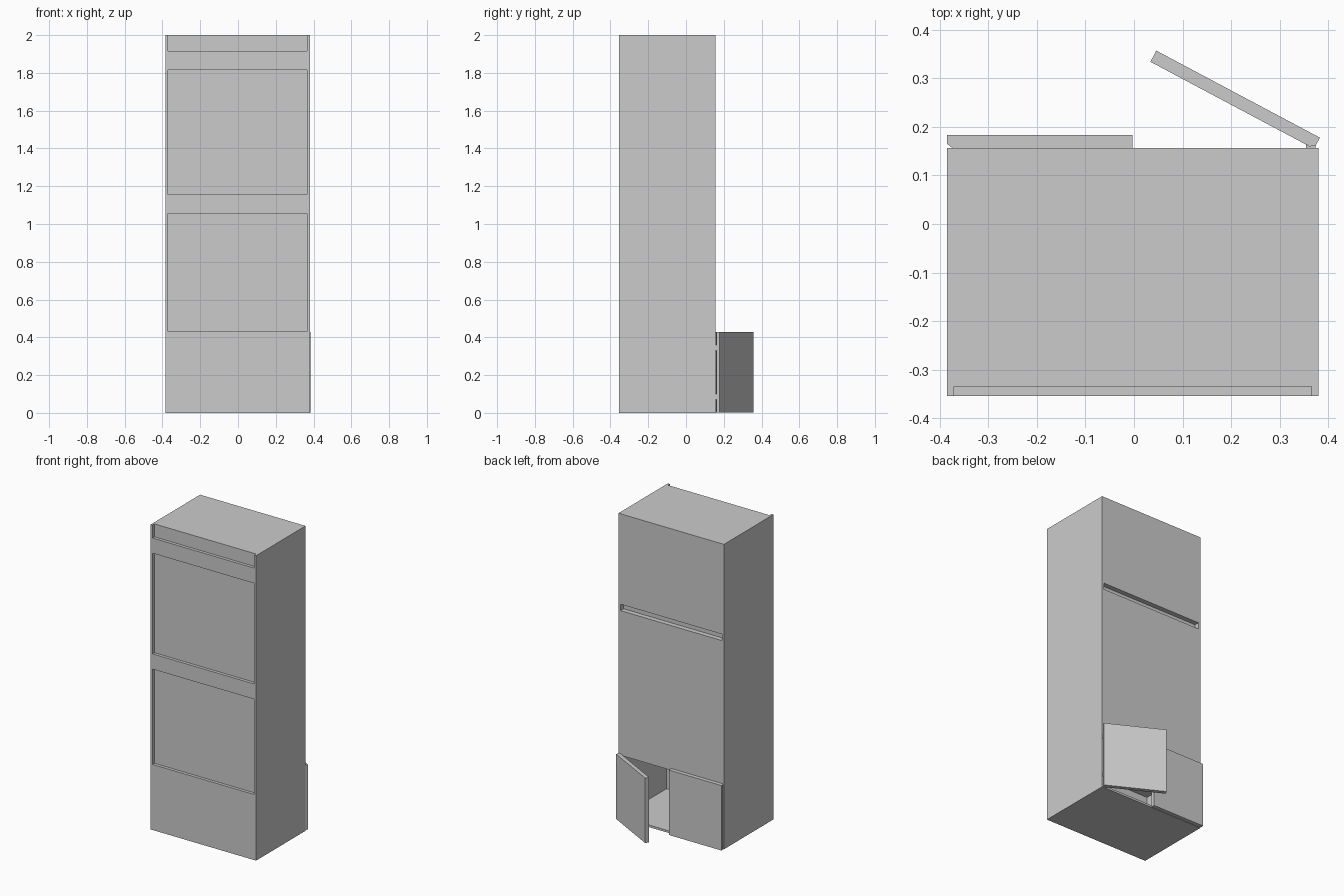
import bpy
import bmesh
import math
from mathutils import Matrix

cube = bpy.data.objects.get("Cube")
if cube:
    bpy.data.objects.remove(cube, do_unlink=True)

# Single flat colour
grey = bpy.data.materials.new("light_grey")
grey.use_nodes = True
colour = (0.6, 0.6, 0.6, 1)
grey.diffuse_color = colour
grey.node_tree.nodes["Principled BSDF"].inputs["Base Color"].default_value = colour


def prism(name, outline, z0, z1, matrix=Matrix()):
    """Extrude a plan outline from z0 to z1."""
    bm = bmesh.new()
    face = bm.faces.new([bm.verts.new((x, y, z0)) for x, y in outline])
    extruded = bmesh.ops.extrude_face_region(bm, geom=[face])["geom"]
    top = [v for v in extruded if isinstance(v, bmesh.types.BMVert)]
    bmesh.ops.translate(bm, verts=top, vec=(0, 0, z1 - z0))
    bm.transform(matrix)
    bmesh.ops.recalc_face_normals(bm, faces=bm.faces)
    mesh = bpy.data.meshes.new(name)
    bm.to_mesh(mesh)
    bm.free()
    mesh.materials.append(grey)
    obj = bpy.data.objects.new(name, mesh)
    bpy.context.collection.objects.link(obj)
    return obj


def box(name, x0, x1, y0, y1, z0, z1):
    return prism(name, [(x0, y0), (x1, y0), (x1, y1), (x0, y1)], z0, z1)


# Cabinet extents: outer and inner sides, front, inset front, back
XL, XR = -0.385, 0.38
WALL = 0.014
IL, IR = XL + WALL, XR - WALL
FRONT, INSET, BACK = -0.355, -0.335, 0.157
HEIGHT, DOOR_TOP = 2.0, 0.43
SLOT_LOW, SLOT_HIGH, SLOT_Y = 1.365, 1.407, 0.125

# Carcass
box("right_side", XL, IL, FRONT, BACK, 0, HEIGHT)
box("left_side", IR, XR, FRONT, BACK, 0, HEIGHT)
box("bottom_panel", IL, IR, INSET, BACK, 0, WALL)
box("top_panel", IL, IR, INSET, BACK - WALL, HEIGHT - WALL, HEIGHT)
box("cupboard_ceiling", IL, IR, INSET + WALL, BACK - WALL, DOOR_TOP - WALL, DOOR_TOP)

# Inset front and the raised bands across it
box("inset_front", IL, IR, INSET, INSET + WALL, WALL, HEIGHT - WALL)
for name, z0, z1 in [("lower_front", 0, DOOR_TOP),
                     ("middle_rail", 1.055, 1.155),
                     ("upper_rail", 1.815, 1.915)]:
    box(name, IL, IR, FRONT, INSET, z0, z1)

# Back panels with a long recessed slot between them
box("lower_back", IL, IR, BACK - WALL, BACK, DOOR_TOP - WALL, SLOT_LOW)
box("upper_back", IL, IR, BACK - WALL, BACK, SLOT_HIGH, HEIGHT)
box("slot_back", IL, IR, SLOT_Y - WALL, SLOT_Y, SLOT_LOW - WALL, SLOT_HIGH + WALL)
box("slot_floor", IL, IR, SLOT_Y, BACK - WALL, SLOT_LOW - WALL, SLOT_LOW)
box("slot_ceiling", IL, IR, SLOT_Y, BACK - WALL, SLOT_HIGH, SLOT_HIGH + WALL)

# Cupboard doors, chamfered at the hinge edge; one shut, one ajar
door = [(0.01, 0), (0.382, 0), (0.382, 0.026), (0, 0.026), (0, 0.008)]
prism("right_door", door, 0.002, 0.428, Matrix.Translation((XL, BACK, 0)))
ajar = (Matrix.Translation((0.371, 0.155, 0))
        @ Matrix.Rotation(math.radians(-28), 4, "Z")
        @ Matrix.Scale(-1, 4, (1, 0, 0)))
prism("left_door", door, 0.002, 0.428, ajar)

# Hinges
for level, z in (("lower", 0.085), ("upper", 0.345)):
    box(level + "_left_hinge", 0.354, 0.374, 0.15, 0.166, z - 0.014, z + 0.014)
